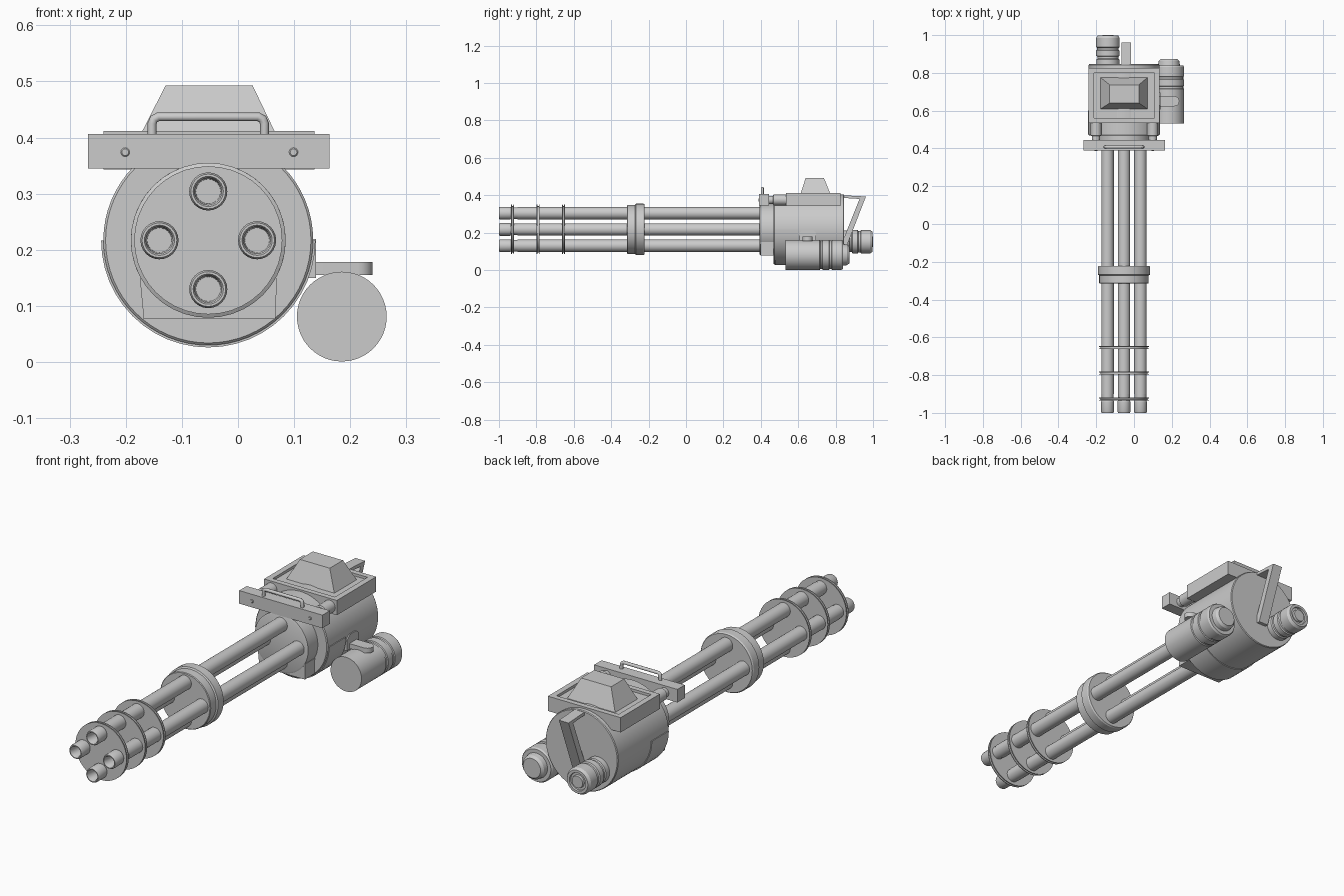
import bpy, bmesh, math

if "Cube" in bpy.data.objects:
    bpy.data.objects.remove(bpy.data.objects["Cube"])

AX, AZ = -0.053, 0.217   # barrel axis


def finish(name, bm, smooth=True):
    bmesh.ops.recalc_face_normals(bm, faces=bm.faces[:])
    me = bpy.data.meshes.new(name)
    bm.to_mesh(me)
    bm.free()
    ob = bpy.data.objects.new(name, me)
    bpy.context.collection.objects.link(ob)
    if smooth:
        bpy.ops.object.select_all(action='DESELECT')
        ob.select_set(True)
        bpy.context.view_layer.objects.active = ob
        bpy.ops.object.shade_smooth_by_angle(angle=math.radians(30))
    return ob


def lathe(name, x, z, profile, n=32):
    """Revolve (radius, y) points about a line parallel to y; ends are capped."""
    bm = bmesh.new()
    rings = []
    for r, y in profile:
        rings.append([bm.verts.new((x + r * math.cos(2 * math.pi * i / n), y,
                                    z + r * math.sin(2 * math.pi * i / n))) for i in range(n)])
    for a, b in zip(rings, rings[1:]):
        for i in range(n):
            j = (i + 1) % n
            bm.faces.new((a[i], a[j], b[j], b[i]))
    bm.faces.new(rings[0])
    bm.faces.new(rings[-1])
    return finish(name, bm)


def prism(name, pts, axis, lo, hi):
    """Extrude an outline: axis 'y' takes (x, z) points, 'x' takes (y, z), 'z' takes (x, y)."""
    place = {'x': lambda p, t: (t, p[0], p[1]), 'y': lambda p, t: (p[0], t, p[1]),
             'z': lambda p, t: (p[0], p[1], t)}[axis]
    bm = bmesh.new()
    a = [bm.verts.new(place(p, lo)) for p in pts]
    b = [bm.verts.new(place(p, hi)) for p in pts]
    bm.faces.new(a)
    bm.faces.new(b)
    for i in range(len(pts)):
        j = (i + 1) % len(pts)
        bm.faces.new((a[i], a[j], b[j], b[i]))
    return finish(name, bm)


def layers(name, rects):
    """Stack of rectangles (x0, x1, y0, y1, z) joined in order and capped."""
    bm = bmesh.new()
    rings = [[bm.verts.new(p) for p in ((x0, y0, z), (x1, y0, z), (x1, y1, z), (x0, y1, z))]
             for x0, x1, y0, y1, z in rects]
    for a, b in zip(rings, rings[1:]):
        for i in range(4):
            j = (i + 1) % 4
            bm.faces.new((a[i], a[j], b[j], b[i]))
    bm.faces.new(rings[0])
    bm.faces.new(rings[-1])
    return finish(name, bm, False)


# Four barrels with hollow muzzles
for k in range(4):
    a = k * math.pi / 2
    lathe(f"barrel_{k + 1}", AX + 0.087 * math.cos(a), AZ + 0.087 * math.sin(a),
          [(0.022, -0.94), (0.024, -0.995), (0.027, -1.0), (0.031, -1.0), (0.034, -0.993),
           (0.034, -0.94), (0.031, -0.935), (0.031, -0.90), (0.033, -0.90), (0.033, 0.42)], 24)

# Thin barrel spacers, each with a grooved rim
for k, y in enumerate((-0.927, -0.79, -0.655)):
    lathe(f"barrel_spacer_{k + 1}", AX, AZ,
          [(0.132, y - 0.008), (0.132, y - 0.004), (0.124, y - 0.003),
           (0.124, y + 0.003), (0.132, y + 0.004), (0.132, y + 0.008)], 40)

# Thick middle clamp
lathe("barrel_clamp", AX, AZ, [(0.128, -0.315), (0.131, -0.312), (0.131, -0.272),
                               (0.138, -0.268), (0.138, -0.228), (0.134, -0.222)], 40)

# Front housing: round collar with a squared lower block
lathe("front_collar", AX, AZ, [(0.131, 0.393), (0.138, 0.396), (0.138, 0.48)], 48)
prism("front_lower_block", [(-0.168, 0.077), (0.067, 0.077), (0.069, 0.15), (-0.175, 0.15)],
      'y', 0.397, 0.49)

# Main drum and its lower shell band
lathe("main_drum", AX, AZ, [(0.183, 0.468), (0.187, 0.472), (0.187, 0.842), (0.184, 0.846)], 64)
arc = [math.pi + i * math.pi / 24 for i in range(25)]
prism("drum_shell_band",
      [(AX + 0.191 * math.cos(a), AZ + 0.191 * math.sin(a)) for a in arc]
      + [(AX + 0.18 * math.cos(a), AZ + 0.18 * math.sin(a)) for a in reversed(arc)],
      'y', 0.475, 0.60)

# Top box with recessed lid and tapered cover
layers("top_box", [(-0.24, 0.136, 0.535, 0.825, 0.343), (-0.24, 0.136, 0.535, 0.825, 0.412),
                   (-0.213, 0.109, 0.56, 0.80, 0.412), (-0.213, 0.109, 0.56, 0.80, 0.400)])
layers("tapered_cover", [(-0.179, 0.073, 0.608, 0.777, 0.395),
                         (-0.129, 0.026, 0.640, 0.737, 0.493)])

# Front cross bar, its posts and bolts
layers("cross_bar", [(-0.267, 0.163, 0.39, 0.445, 0.345), (-0.267, 0.163, 0.39, 0.445, 0.406)])
for side, x in (("left", -0.201), ("right", 0.099)):
    lathe(f"bar_post_{side}", x, 0.375,
          [(0.022, 0.44), (0.022, 0.465), (0.029, 0.468), (0.029, 0.54)], 24)
    lathe(f"bar_bolt_{side}", x, 0.374, [(0.006, 0.387), (0.008, 0.389), (0.008, 0.40)], 16)

# Carry handle on the bar
cu = bpy.data.curves.new("carry_handle", 'CURVE')
cu.dimensions = '3D'
cu.bevel_depth = 0.008
cu.bevel_resolution = 2
cu.use_fill_caps = True
sp = cu.splines.new('POLY')
hp = [(-0.153, 0.395), (-0.153, 0.425), (-0.150, 0.433), (-0.142, 0.437),
      (0.036, 0.437), (0.044, 0.433), (0.047, 0.425), (0.047, 0.395)]
sp.points.add(len(hp) - 1)
for p, (x, z) in zip(sp.points, hp):
    p.co = (x, 0.408, z, 1)
bpy.context.collection.objects.link(bpy.data.objects.new("carry_handle", cu))

# Side canister with grooves and a domed rear cap
lathe("side_canister", 0.185, 0.081,
      [(0.080, 0.533), (0.080, 0.715), (0.076, 0.718), (0.076, 0.728), (0.080, 0.731),
       (0.080, 0.765), (0.076, 0.768), (0.076, 0.778), (0.080, 0.781), (0.080, 0.832),
       (0.075, 0.840), (0.058, 0.840), (0.055, 0.862), (0.045, 0.873)], 48)

# Bracket: round-ended plate over the canister plus a pad on the drum
tip = [(0.213 + 0.027 * math.cos(a), 0.65 + 0.027 * math.sin(a))
       for a in [-math.pi / 2 + i * math.pi / 10 for i in range(11)]]
prism("canister_bracket", [(0.10, 0.623)] + tip + [(0.10, 0.677)], 'z', 0.155, 0.178)
prism("bracket_pad", [(0.607, 0.15), (0.695, 0.15), (0.695, 0.20), (0.675, 0.219),
                      (0.627, 0.219), (0.607, 0.20)], 'x', 0.10, 0.139)

# Rear motor
lathe("rear_motor", -0.138, 0.151,
      [(0.060, 0.83), (0.060, 0.872), (0.055, 0.876), (0.055, 0.886), (0.062, 0.890),
       (0.062, 0.918), (0.057, 0.922), (0.057, 0.932), (0.062, 0.936), (0.062, 0.985),
       (0.054, 0.998), (0.042, 0.998), (0.040, 0.990), (0.030, 0.990), (0.028, 1.0)], 32)

# Bent rear grip strap
prism("rear_grip", [(0.83, 0.400), (0.962, 0.393), (0.862, 0.135), (0.842, 0.135),
                    (0.842, 0.165), (0.928, 0.380), (0.83, 0.386)], 'x', -0.067, -0.017)
